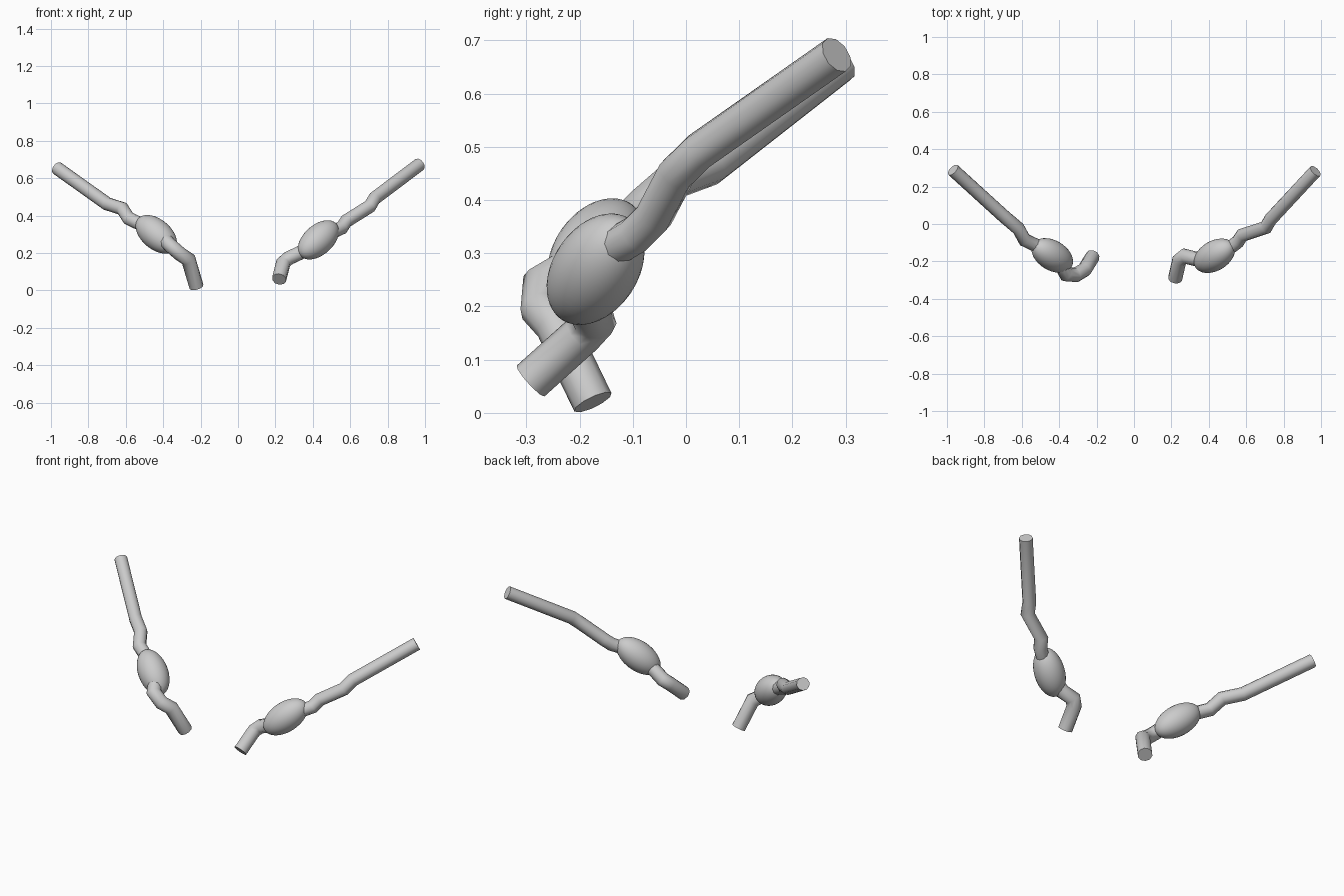
import bpy, bmesh, math
from mathutils import Vector

if "Cube" in bpy.data.objects:
    bpy.data.objects.remove(bpy.data.objects["Cube"])

grey = bpy.data.materials.new("plain grey")
grey.diffuse_color = (0.6, 0.6, 0.6, 1)
grey.use_nodes = True
grey.node_tree.nodes["Principled BSDF"].inputs["Base Color"].default_value = grey.diffuse_color
SIDES = 10


def finish(bm, name):
    bmesh.ops.recalc_face_normals(bm, faces=bm.faces)
    me = bpy.data.meshes.new(name)
    bm.to_mesh(me)
    bm.free()
    me.materials.append(grey)
    ob = bpy.data.objects.new(name, me)
    bpy.context.collection.objects.link(ob)
    bpy.ops.object.select_all(action='DESELECT')
    bpy.context.view_layer.objects.active = ob
    ob.select_set(True)
    bpy.ops.object.shade_smooth_by_angle(angle=math.radians(50))
    return ob


def tube(name, path, radius):
    """Round tube along a path with mitred joints and flat caps."""
    pts = [Vector(p) for p in path]
    dirs = [(b - a).normalized() for a, b in zip(pts, pts[1:])]
    side = dirs[0].orthogonal().normalized()
    up = dirs[0].cross(side)
    ring = [pts[0] + radius * (side * math.cos(t) + up * math.sin(t))
            for t in (2 * math.pi * i / SIDES for i in range(SIDES))]
    bm = bmesh.new()
    prev = [bm.verts.new(p) for p in ring]
    bm.faces.new(prev)
    for i, d in enumerate(dirs):
        # slide the ring along the segment until it meets the mitre plane
        n = (d + dirs[i + 1]).normalized() if i + 1 < len(dirs) else d
        ring = [p + d * ((pts[i + 1] - p).dot(n) / d.dot(n)) for p in ring]
        cur = [bm.verts.new(p) for p in ring]
        for k in range(SIDES):
            j = (k + 1) % SIDES
            bm.faces.new((prev[k], prev[j], cur[j], cur[k]))
        prev = cur
    bm.faces.new(prev)
    return finish(bm, name)


def bulb(name, centre, axis, half_length, radius):
    """Smooth ellipsoid stretched along an axis."""
    bm = bmesh.new()
    bmesh.ops.create_uvsphere(bm, u_segments=32, v_segments=20, radius=1)
    rot = Vector(axis).to_track_quat('Z', 'Y')
    for v in bm.verts:
        v.co = Vector(centre) + rot @ Vector(
            (v.co.x * radius, v.co.y * radius, v.co.z * half_length))
    return finish(bm, name)


# Swollen middle of each strand
bulb("right_bulb", (0.43, -0.17, 0.27), (0.68, 0.41, 0.61), 0.137, 0.08)
bulb("left_bulb", (-0.437, -0.168, 0.30), (-0.68, 0.41, 0.58), 0.137, 0.08)

# Short bent tubes under the bulbs
tube("right_lower_tube", [(0.22, -0.292, 0.06), (0.242, -0.195, 0.147),
     (0.27, -0.172, 0.172), (0.33, -0.187, 0.2), (0.39, -0.18, 0.24)], 0.039)
tube("left_lower_tube", [(-0.222, -0.175, 0.02), (-0.265, -0.245, 0.165),
     (-0.31, -0.272, 0.195), (-0.362, -0.268, 0.24), (-0.40, -0.20, 0.28)], 0.039)

# Long kinked tubes above the bulbs
tube("right_upper_tube", [(0.49, -0.145, 0.305), (0.555, -0.095, 0.335),
     (0.578, -0.06, 0.37), (0.705, -0.018, 0.45), (0.73, 0.025, 0.492),
     (0.97, 0.283, 0.673)], 0.036)
tube("left_upper_tube", [(-0.49, -0.13, 0.34), (-0.585, -0.085, 0.385),
     (-0.618, -0.025, 0.437), (-0.70, 0.045, 0.463), (-0.968, 0.289, 0.654)], 0.036)
